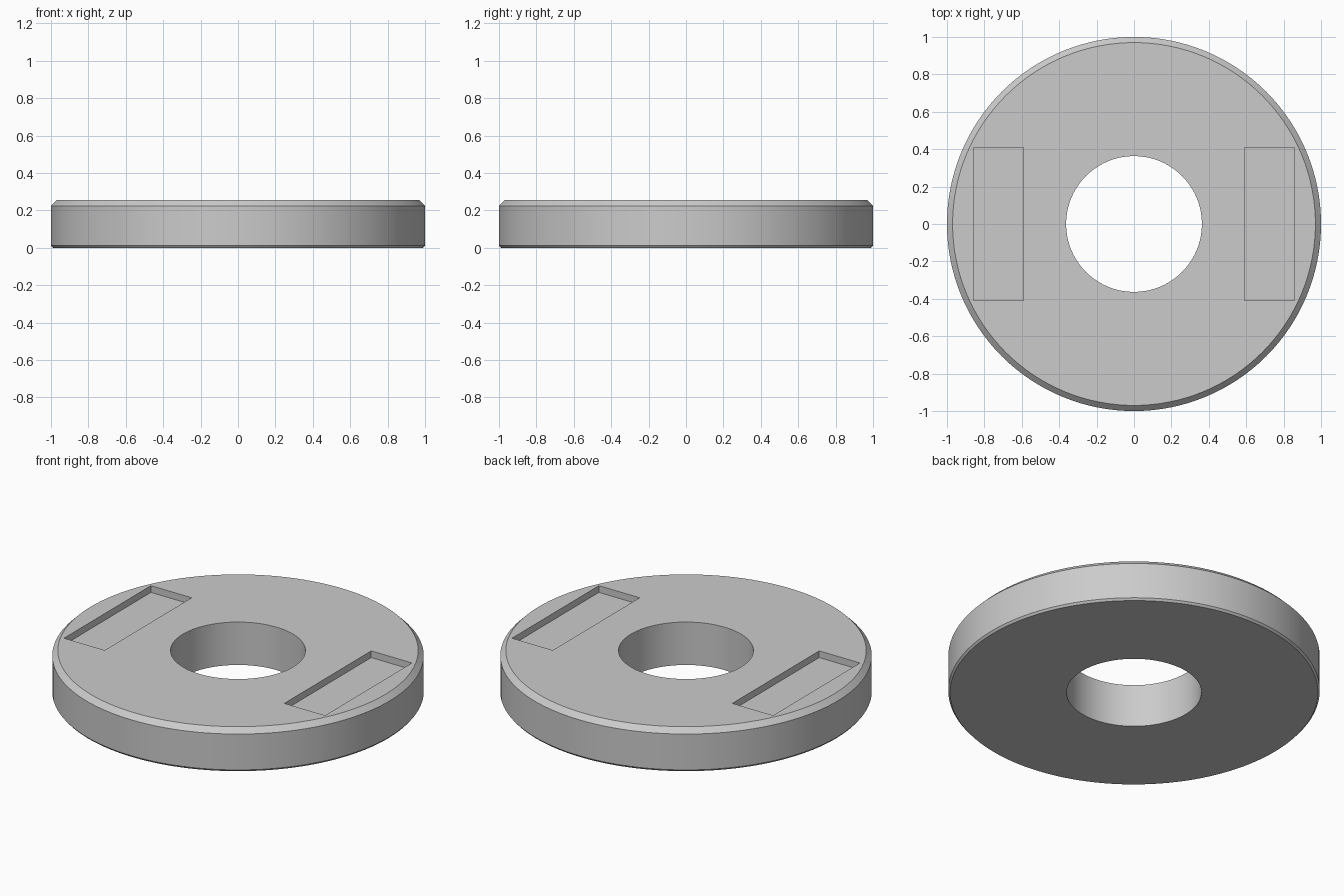
import bpy
import bmesh
import math

cube = bpy.data.objects.get("Cube")
if cube:
    bpy.data.objects.remove(cube, do_unlink=True)

SEGMENTS = 128
HEIGHT = 0.255
POCKET_DEPTH = 0.04

grey = bpy.data.materials.new("plain grey")
grey.use_nodes = True
colour = (0.6, 0.6, 0.6, 1)
grey.diffuse_color = colour
grey.node_tree.nodes["Principled BSDF"].inputs["Base Color"].default_value = colour


def add_object(name, bm):
    bmesh.ops.recalc_face_normals(bm, faces=bm.faces)
    mesh = bpy.data.meshes.new(name)
    bm.to_mesh(mesh)
    bm.free()
    mesh.materials.append(grey)
    obj = bpy.data.objects.new(name, mesh)
    bpy.context.collection.objects.link(obj)
    return obj


# Ring body: chamfered cross-section (radius, height) swept around z
profile = [(0.363, 0), (0.99, 0), (1, 0.012), (1, 0.225), (0.97, HEIGHT), (0.363, HEIGHT)]
bm = bmesh.new()
rings = []
for i in range(SEGMENTS):
    a = math.tau * i / SEGMENTS
    rings.append([bm.verts.new((r * math.cos(a), r * math.sin(a), z)) for r, z in profile])
for i, ring in enumerate(rings):
    following = rings[(i + 1) % SEGMENTS]
    for j in range(len(profile)):
        k = (j + 1) % len(profile)
        bm.faces.new((ring[j], following[j], following[k], ring[k]))
body = add_object("ring_body", bm)

# Shallow rectangular pockets on the left and right of the top face
for side, sign in (("left", 1), ("right", -1)):
    bm = bmesh.new()
    bmesh.ops.create_cube(bm, size=1)
    bmesh.ops.scale(bm, vec=(0.268, 0.816, 2 * POCKET_DEPTH), verts=bm.verts)
    bmesh.ops.translate(bm, vec=(sign * 0.724, 0, HEIGHT), verts=bm.verts)
    cutter = add_object(side + "_pocket_cutter", bm)
    cutter.hide_render = True
    cut = body.modifiers.new(side + "_pocket", "BOOLEAN")
    cut.operation = "DIFFERENCE"
    cut.solver = "EXACT"
    cut.object = cutter

# Apply the cuts, drop the cutters and shade the round walls smooth
bpy.ops.object.select_all(action="DESELECT")
body.select_set(True)
bpy.context.view_layer.objects.active = body
for cut in list(body.modifiers):
    cutter = cut.object
    bpy.ops.object.modifier_apply(modifier=cut.name)
    bpy.data.objects.remove(cutter, do_unlink=True)
bpy.ops.object.shade_smooth_by_angle(angle=math.radians(30))
